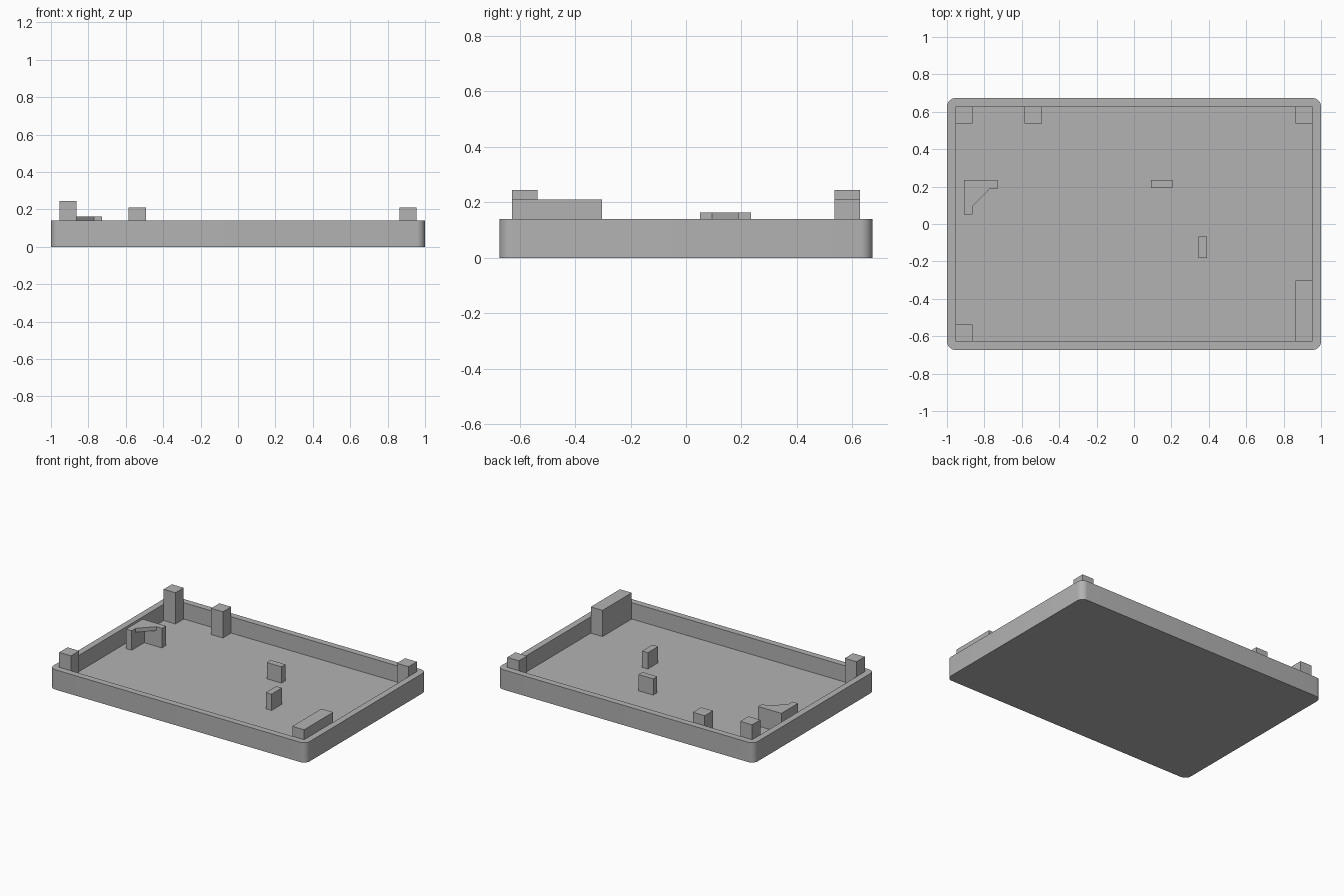
import bpy
import bmesh
import math

cube = bpy.data.objects.get("Cube")
if cube:
    bpy.data.objects.remove(cube, do_unlink=True)

grey = bpy.data.materials.new("plain grey")
grey.use_nodes = True
grey.diffuse_color = (0.45, 0.45, 0.45, 1)
grey.node_tree.nodes["Principled BSDF"].inputs["Base Color"].default_value = grey.diffuse_color

HALF_X, HALF_Y, RIM = 1.0, 0.673, 0.14
WALL, FLOOR, RADIUS = 0.045, 0.025, 0.045
IN_X, IN_Y = HALF_X - WALL, HALF_Y - WALL


def prism(name, outline, z0, z1):
    """Extrude a counter-clockwise outline from z0 to z1."""
    bm = bmesh.new()
    base = bm.faces.new([bm.verts.new((x, y, z0)) for x, y in outline])
    top = bmesh.ops.extrude_face_region(bm, geom=[base])["geom"]
    bmesh.ops.translate(bm, vec=(0, 0, z1 - z0),
                        verts=[v for v in top if isinstance(v, bmesh.types.BMVert)])
    bmesh.ops.recalc_face_normals(bm, faces=bm.faces[:])
    mesh = bpy.data.meshes.new(name)
    bm.to_mesh(mesh)
    bm.free()
    mesh.materials.append(grey)
    obj = bpy.data.objects.new(name, mesh)
    bpy.context.collection.objects.link(obj)
    return obj


def rect(x0, x1, y0, y1):
    return [(x0, y0), (x1, y0), (x1, y1), (x0, y1)]


# Tray with rounded outer corners
outline = []
for i, (sx, sy) in enumerate([(1, 1), (-1, 1), (-1, -1), (1, -1)]):
    for k in range(9):
        a = math.radians(90 * (i + k / 8))
        outline.append((sx * (HALF_X - RADIUS) + RADIUS * math.cos(a),
                        sy * (HALF_Y - RADIUS) + RADIUS * math.sin(a)))
tray = prism("tray", outline, 0, RIM)

# Hollow the tray with a square-cornered cavity
cavity = prism("cavity_cutter", rect(-IN_X, IN_X, -IN_Y, IN_Y), FLOOR, RIM + 0.2)
cavity.hide_render = True
cut = tray.modifiers.new("cavity", "BOOLEAN")
cut.operation = "DIFFERENCE"
cut.object = cavity
cut.solver = "EXACT"
bpy.context.view_layer.objects.active = tray
tray.select_set(True)
bpy.ops.object.modifier_apply(modifier=cut.name)
bpy.data.objects.remove(cavity, do_unlink=True)
bpy.ops.object.shade_smooth_by_angle(angle=math.radians(30))

# Posts against the walls: tall on the right, lower on the left
POST = 0.092
LOW, TALL = 0.21, 0.245
walls = {
    "back_right_post": (rect(-IN_X, -IN_X + POST, IN_Y - POST, IN_Y), TALL),
    "front_right_post": (rect(-IN_X, -IN_X + POST, -IN_Y, -IN_Y + POST), TALL),
    "back_left_post": (rect(IN_X - POST, IN_X, IN_Y - POST, IN_Y), LOW),
    "back_wall_post": (rect(-0.585, -0.585 + POST, IN_Y - POST, IN_Y), LOW),
    "front_left_block": (rect(IN_X - POST, IN_X, -IN_Y, -0.303), LOW),
}
for name, (shape, top) in walls.items():
    prism(name, shape, FLOOR, top)

# Small free-standing ribs
prism("rear_rib", rect(0.09, 0.205, 0.192, 0.236), FLOOR, RIM)
prism("front_rib", rect(0.345, 0.39, -0.183, -0.068), FLOOR, RIM)

# Corner bracket: two upright arms joined by a thin web at the top
X0, X1, Y0, Y1, T, TOP = -0.908, -0.726, 0.05, 0.234, 0.044, 0.163
arms = [(X0, Y0), (X0 + T, Y0), (X0 + T, Y1 - T), (X1, Y1 - T), (X1, Y1), (X0, Y1)]
prism("bracket_arms", arms, FLOOR, TOP)
web = [(X0 + T, Y0 + T), (X1 - T, Y1 - T), (X0 + T, Y1 - T)]
prism("bracket_web", web, TOP - 0.028, TOP)
